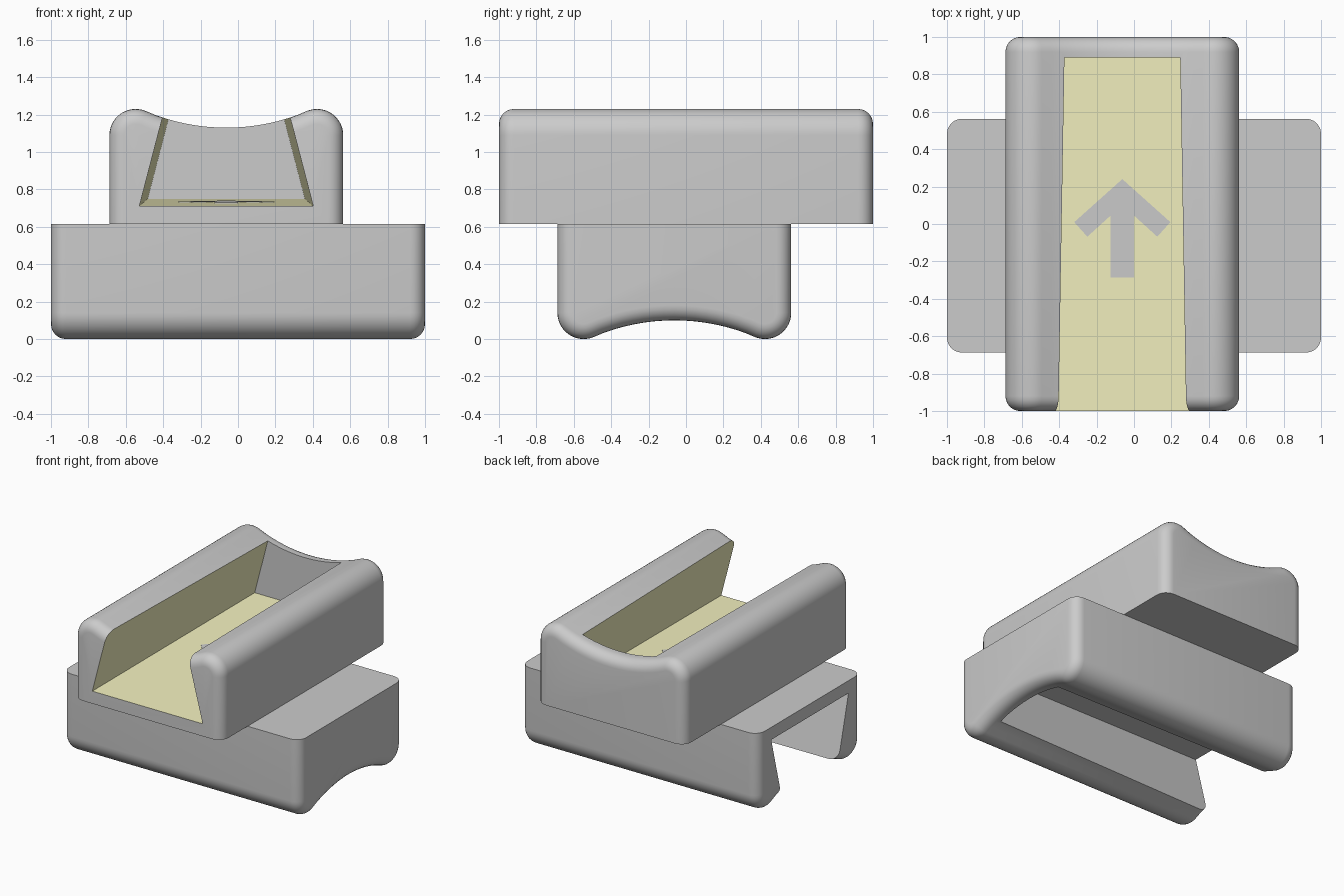
import bpy, bmesh, math
from mathutils import Matrix

if "Cube" in bpy.data.objects:
    bpy.data.objects.remove(bpy.data.objects["Cube"])

CX, HALF, MID, TOP = -0.0625, 0.625, 0.615, 1.23
RIDGE, DIP_R, DIP_Z = 0.14, 1.10, 1.13     # ridge radius, saddle radius, saddle low point
FLOOR_F, FLOOR_B, Y_BACK = 0.71, 0.75, 0.89

yellow = bpy.data.materials.new("channel_yellow")
yellow.diffuse_color = (0.9, 0.88, 0.52, 1)
yellow.use_nodes = True
yellow.node_tree.nodes["Principled BSDF"].inputs["Base Color"].default_value = yellow.diffuse_color


def floor_z(y):
    return FLOOR_F + (FLOOR_B - FLOOR_F) * (y + 1) / (Y_BACK + 1)


def make_object(name, bm):
    bmesh.ops.recalc_face_normals(bm, faces=bm.faces)
    me = bpy.data.meshes.new(name)
    bm.to_mesh(me)
    bm.free()
    ob = bpy.data.objects.new(name, me)
    bpy.context.collection.objects.link(ob)
    return ob


def extrude_outline(bm, pts, offset):
    face = bm.faces.new([bm.verts.new(p) for p in pts])
    new = bmesh.ops.extrude_face_region(bm, geom=[face])["geom"]
    bmesh.ops.translate(bm, vec=offset, verts=[g for g in new if isinstance(g, bmesh.types.BMVert)])


def profile():
    # Right half: wall, rounded ridge, saddle; then mirrored
    rx, rz = HALF - RIDGE, TOP - RIDGE
    tilt = math.asin(rx / (DIP_R + RIDGE))
    half = [(HALF, MID)]
    n = 14
    for i in range(n + 1):
        a = (math.pi / 2 + tilt) * i / n
        half.append((rx + RIDGE * math.cos(a), rz + RIDGE * math.sin(a)))
    for i in range(1, 9):
        a = tilt * (1 - i / 8)
        half.append((DIP_R * math.sin(a), DIP_Z + DIP_R - DIP_R * math.cos(a)))
    return half + [(-x, z) for x, z in reversed(half[:-1])]


def saddle_block(name, inner_material):
    # Solid body with rounded ends
    bm = bmesh.new()
    extrude_outline(bm, [(CX + x, -1, z) for x, z in profile()], (0, 2, 0))
    ends = [e for e in bm.edges
            if abs(e.verts[0].co.y - e.verts[1].co.y) < 1e-5
            and max(v.co.z for v in e.verts) > MID + 1e-4]
    bmesh.ops.bevel(bm, geom=ends, offset=0.08, segments=6, profile=0.5,
                    affect='EDGES', clamp_overlap=False)
    block = make_object(name, bm)

    # Tapered dovetail channel, open at one end
    bm = bmesh.new()
    rings = []
    for y in (-1.1, Y_BACK):
        t = (y + 1) / (Y_BACK + 1)
        w, zf, zt = 0.465 - 0.045 * t, floor_z(y), 1.4
        wt = w - 0.26 * (zt - zf)
        rings.append([bm.verts.new((CX + x, y, z)) for x, z in
                      ((-w, zf), (w, zf), (wt, zt), (-wt, zt))])
    a, b = rings
    bm.faces.new(a)
    bm.faces.new(b)
    for i in range(4):
        j = (i + 1) % 4
        bm.faces.new((a[i], a[j], b[j], b[i])).material_index = 1
    cutter = make_object(name + "_cutter", bm)
    cutter.hide_render = True
    for ob in (block, cutter):
        ob.data.materials.append(None)
        ob.data.materials.append(inner_material)

    mod = block.modifiers.new("channel", 'BOOLEAN')
    mod.object, mod.operation, mod.solver = cutter, 'DIFFERENCE', 'EXACT'
    bpy.ops.object.select_all(action='DESELECT')
    bpy.context.view_layer.objects.active = block
    block.select_set(True)
    bpy.ops.object.modifier_apply(modifier=mod.name)
    bpy.data.objects.remove(cutter)
    bpy.ops.object.shade_smooth_by_angle(angle=math.radians(25))
    return block


# Upper block, and the same block turned over and across below it
saddle_block("upper_block", yellow)
lower = saddle_block("lower_block", None)
lower.data.transform(Matrix(((0, 1, 0, 0), (1, 0, 0, 0), (0, 0, -1, TOP), (0, 0, 0, 1))))

# Direction arrow lying on the channel floor
right = [(0, 0.24), (0.257, 0.01), (0.187, -0.068), (0.0625, 0.045), (0.0625, -0.285)]
outline = right + [(-x, y) for x, y in reversed(right[1:])]
bm = bmesh.new()
extrude_outline(bm, [(CX + x, y, floor_z(y) - 0.004) for x, y in outline], (0, 0, 0.008))
make_object("direction_arrow", bm)
